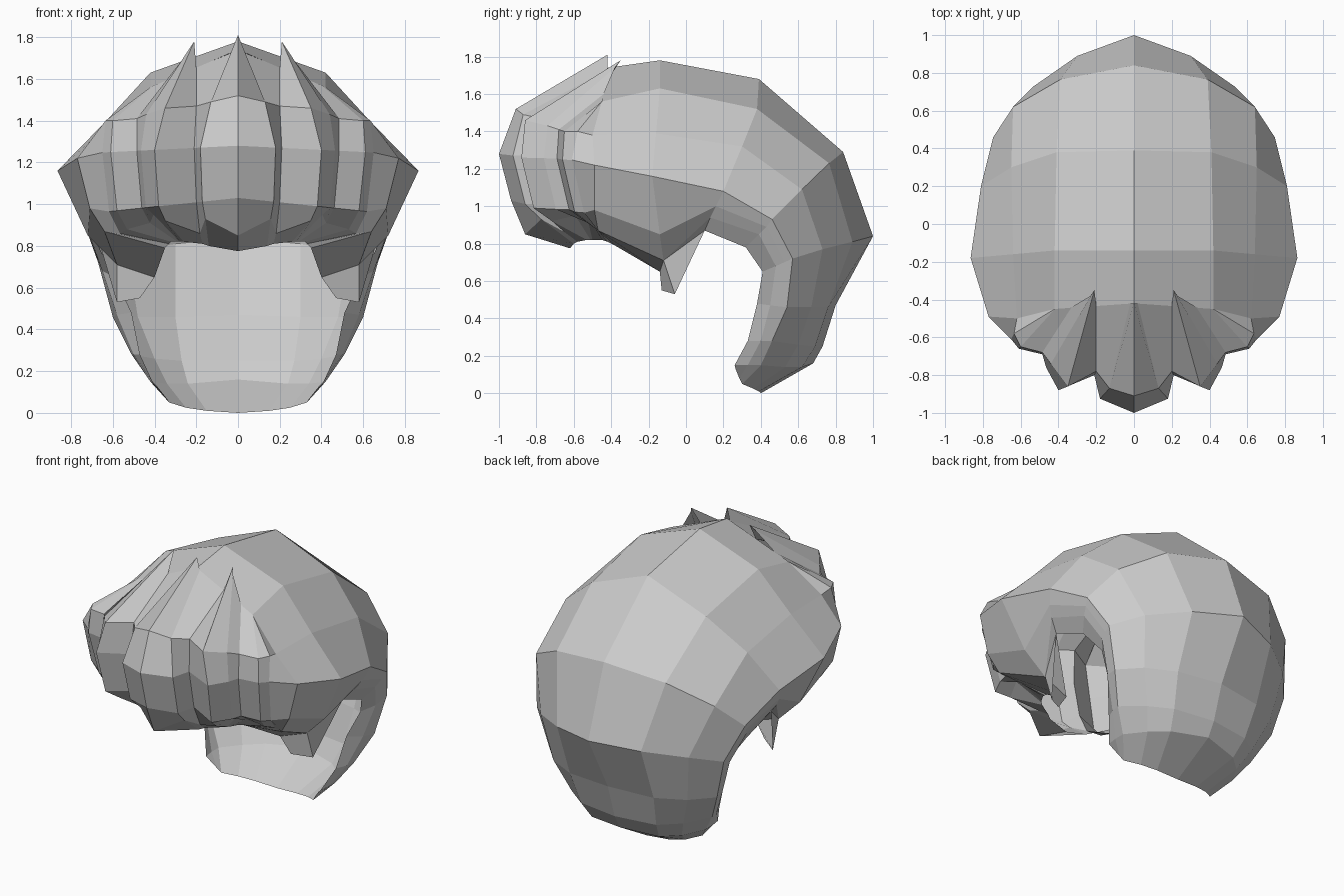
import bpy
from mathutils import Vector

hair = bpy.data.materials.new("hair_grey")
hair.diffuse_color = (0.6, 0.6, 0.6, 1)


def part(name, verts, faces):
    """Flat shaded half shell, mirrored across x."""
    mesh = bpy.data.meshes.new(name)
    mesh.from_pydata([tuple(v) for v in verts], [], faces)
    mesh.materials.append(hair)
    obj = bpy.data.objects.new(name, mesh)
    bpy.context.collection.objects.link(obj)
    mod = obj.modifiers.new("mirror", 'MIRROR')
    mod.use_clip = True
    mod.merge_threshold = 0.001
    return obj


def loft(name, rows):
    """Skin a stack of equally long rows of points."""
    n = len(rows[0])
    verts = [p for r in rows for p in r]
    faces = [(i * n + j, i * n + j + 1, (i + 1) * n + j + 1, (i + 1) * n + j)
             for i in range(len(rows) - 1) for j in range(n - 1)]
    return part(name, verts, faces)


# Crown: hoops from the centre line down to the hem, front to back
crown = [
    [(0, -.42, 1.74), (.42, -.45, 1.56), (.62, -.50, 1.38),
     (.77, -.49, 1.22), (.71, -.49, .98), (.64, -.47, .87), (.35, -.38, .79)],
    [(0, -.14, 1.78), (.42, -.14, 1.63), (.64, -.16, 1.39),
     (.865, -.18, 1.16), (.72, -.14, .85), (.58, -.12, .71), (.40, -.14, .65)],
    [(0, .39, 1.68), (.41, .38, 1.52), (.65, .30, 1.32),
     (.81, .20, 1.08), (.78, .16, 1.0), (.74, .13, .94), (.68, .10, .87)],
    [(0, .84, 1.29), (.39, .765, 1.23), (.64, .62, 1.09),
     (.745, .46, .93), (.73, .43, .89), (.71, .39, .85), (.66, .32, .78)],
    [(0, 1, .84), (.30, .89, .81), (.53, .73, .77),
     (.67, .57, .72), (.66, .525, .70), (.65, .48, .68), (.59, .41, .65)],
]
loft("crown", crown)

# Nape: continues the last hoop down and curls forward under the neck
nape = [
    crown[-1][:4] + crown[-1][5:],
    [(0, .80, .47), (.30, .76, .46), (.48, .67, .46),
     (.60, .54, .46), (.58, .45, .47), (.51, .38, .48)],
    [(0, .73, .25), (.27, .69, .25), (.40, .60, .26),
     (.51, .46, .28), (.50, .40, .28), (.47, .33, .28)],
    [(0, .68, .16), (.24, .62, .14), (.34, .53, .14),
     (.42, .40, .15), (.42, .33, .15), (.41, .26, .15)],
    [(0, .40, 0), (.15, .39, .01), (.25, .36, .025),
     (.33, .30, .05), (.35, .285, .08), (.39, .265, .13)],
]
loft("nape", nape)

# Fringe: zigzag plan of ridges and notches, repeated at several heights
plan = [(0, -1), (.18, -.925), (.21, -.80), (.40, -.88), (.465, -.76),
        (.485, -.69), (.61, -.66), (.65, -.61)]
roots = [(0, -.42, 1.81), (.02, -.42, 1.73), (.20, -.43, 1.655),
         (.21, -.35, 1.78), (.23, -.38, 1.74), (.33, -.44, 1.60),
         (.40, -.43, 1.57), (.42, -.45, 1.56)]
brow = [(0, -.91, 1.52), (.13, -.87, 1.49), (.20, -.78, 1.47),
        (.35, -.86, 1.46), (.44, -.74, 1.43), (.485, -.68, 1.41),
        (.60, -.65, 1.40), (.635, -.58, 1.40)]
underside = [(0, -.62, .775), (.14, -.60, .80), (.17, -.58, .81),
             (.26, -.53, .82), (.28, -.51, .82), (.29, -.50, .82),
             (.32, -.45, .82), (.33, -.42, .81)]
bottom_z = [.85, .93, .86, .92, .95, .91, .88, .86]


def level(z, slope, width, setback):
    return [(x * width, y + setback, z - slope * x) for x, y in plan]


tips = [(x * .87, y + .14 + .06 * x, z) for (x, y), z in zip(plan, bottom_z)]
fringe = [roots, brow, level(1.28, .05, 1, 0), level(1.03, .10, .95, .065),
          tips, underside]

# The last fringe column follows the front hoop of the crown
side = crown[0][1:]
loft("fringe", [list(reversed(row + [s])) for row, s in zip(fringe, side)][::-1])

# Sideburn: pointed lock hanging from the hem in front of the ear
burn = [crown[1][6], (.47, -.13, .55), (.58, -.06, .53), crown[1][5],
        crown[2][6]]
part("sideburn", burn, [(0, 1, 2, 3), (3, 2, 4), (0, 3, 4)])

# Face every shell outward, away from the middle of the head
for obj in bpy.context.collection.objects:
    mesh = obj.data
    centre = Vector((0, .1, .8))
    score = sum((p.center - centre).dot(p.normal) * p.area for p in mesh.polygons)
    if score < 0:
        mesh.flip_normals()
